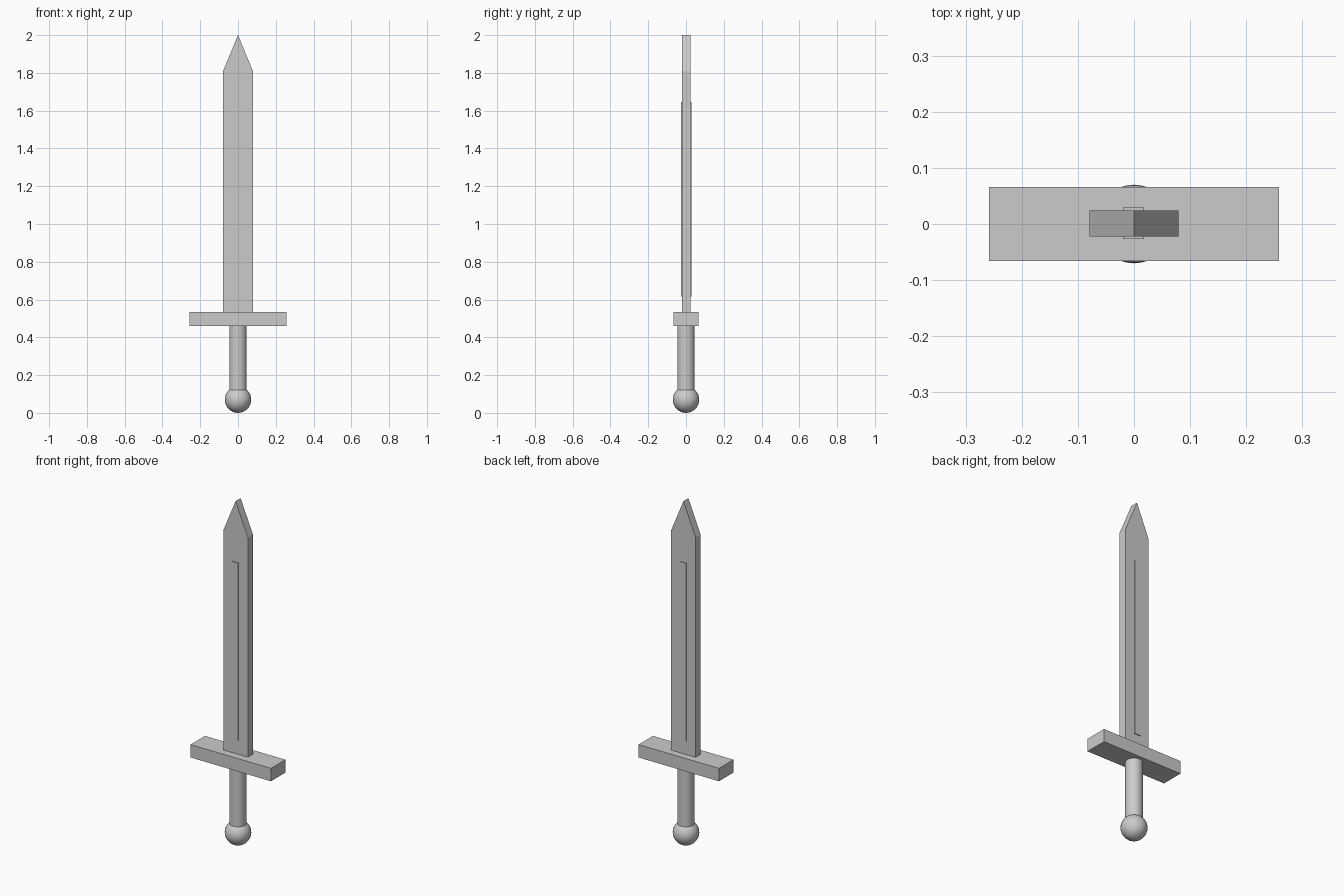
import bpy, bmesh, math
from mathutils import Vector

cube = bpy.data.objects.get("Cube")
if cube:
    bpy.data.objects.remove(cube, do_unlink=True)

steel = bpy.data.materials.new("light grey")
steel.use_nodes = True
colour = (0.6, 0.6, 0.6, 1)
steel.diffuse_color = colour
steel.node_tree.nodes["Principled BSDF"].inputs["Base Color"].default_value = colour


def finish(obj, name):
    obj.name = obj.data.name = name
    obj.data.materials.append(steel)
    return obj


def slab(name, outline, y0, y1):
    """Extrude an (x, z) outline from y0 to y1."""
    bm = bmesh.new()
    face = bm.faces.new([bm.verts.new((x, y0, z)) for x, z in outline])
    out = bmesh.ops.extrude_face_region(bm, geom=[face])["geom"]
    verts = [v for v in out if isinstance(v, bmesh.types.BMVert)]
    bmesh.ops.translate(bm, verts=verts, vec=Vector((0, y1 - y0, 0)))
    bmesh.ops.recalc_face_normals(bm, faces=bm.faces[:])
    mesh = bpy.data.meshes.new(name)
    bm.to_mesh(mesh)
    bm.free()
    obj = bpy.data.objects.new(name, mesh)
    bpy.context.collection.objects.link(obj)
    return finish(obj, name)


def rect(x0, x1, z0, z1):
    return [(x0, z0), (x1, z0), (x1, z1), (x0, z1)]


# Blade with pointed tip, and the raised rib on both of its faces
slab("blade", [(-0.079, 0.52), (0.079, 0.52), (0.079, 1.81), (0, 2), (-0.079, 1.81)],
     -0.022, 0.024)
slab("blade_rib", rect(-0.02, 0.018, 0.615, 1.647), -0.027, 0.029)

# Crossguard
slab("crossguard", rect(-0.258, 0.258, 0.46, 0.535), -0.066, 0.066)

# Round grip
bpy.ops.mesh.primitive_cylinder_add(vertices=32, radius=0.046, depth=0.38,
                                    location=(0, 0, 0.29))
finish(bpy.context.object, "grip")
bpy.ops.object.shade_smooth_by_angle(angle=math.radians(30))

# Ball pommel
bpy.ops.mesh.primitive_uv_sphere_add(segments=32, ring_count=16, radius=0.07,
                                     location=(0, 0, 0.07))
finish(bpy.context.object, "pommel")
bpy.ops.object.shade_smooth_by_angle(angle=math.radians(30))
